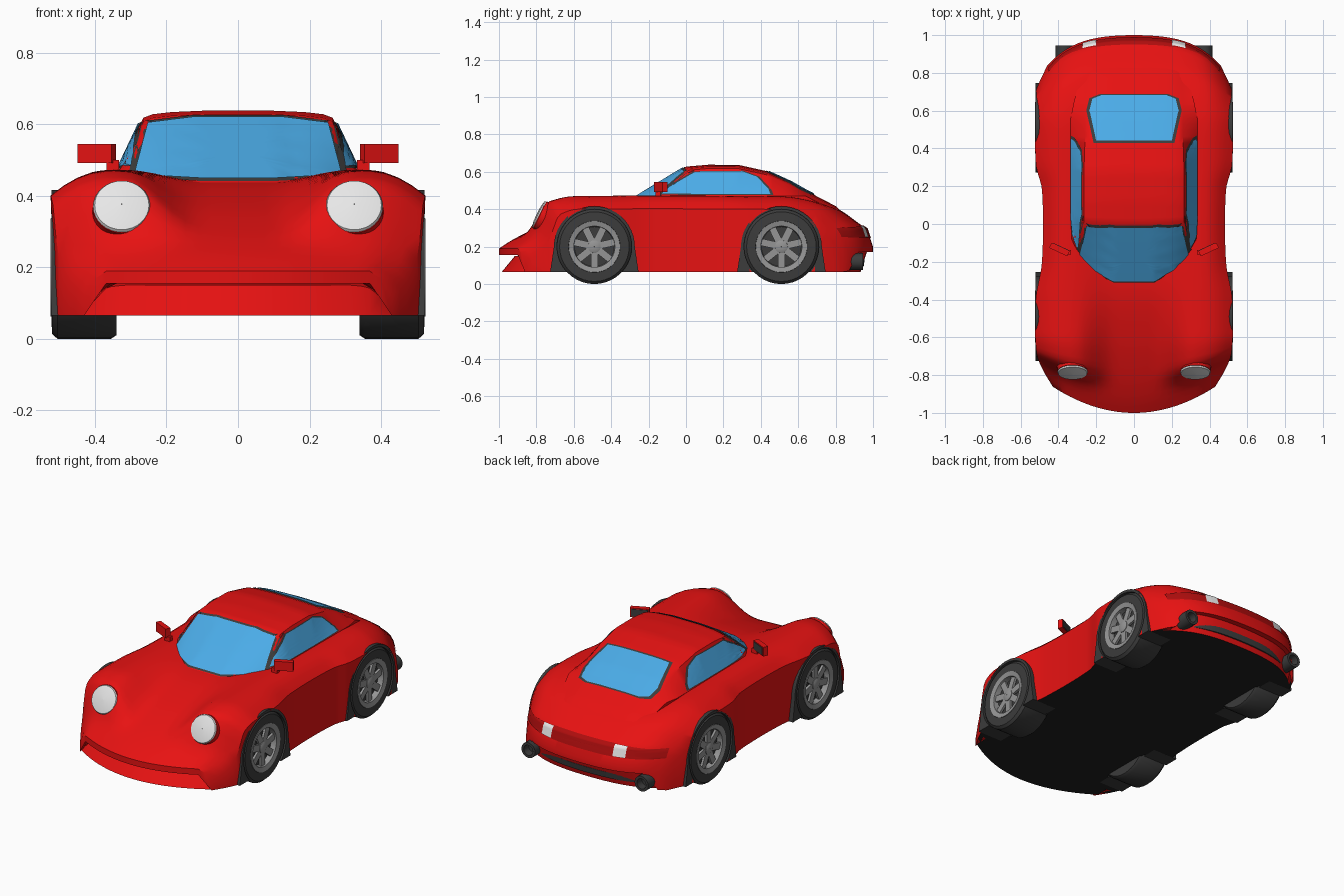
import bpy, bmesh
from math import sin, cos, pi, radians
from mathutils import Vector, Matrix
from mathutils.bvhtree import BVHTree

if "Cube" in bpy.data.objects:
    bpy.data.objects.remove(bpy.data.objects["Cube"])


def material(name, rgb):
    m = bpy.data.materials.new(name)
    m.use_nodes = True
    m.diffuse_color = (*rgb, 1)
    m.node_tree.nodes["Principled BSDF"].inputs["Base Color"].default_value = (*rgb, 1)
    return m


RED = material("red paint", (0.8, 0.006, 0.006))
BLACK = material("black", (0.014, 0.014, 0.014))
RUBBER = material("dark grey", (0.045, 0.045, 0.045))
METAL = material("wheel grey", (0.3, 0.3, 0.3))
GLASS = material("blue glass", (0.07, 0.41, 0.8))
WHITE = material("lamp white", (0.8, 0.8, 0.8))
LAMP = material("dark red lamp", (0.42, 0.004, 0.004))


def shade(me, angle=35):
    for p in me.polygons:
        p.use_smooth = True
    me.set_sharp_from_angle(angle=radians(angle))


def finish(name, bm, mats, recalc=True):
    if recalc:
        bmesh.ops.recalc_face_normals(bm, faces=bm.faces)
    me = bpy.data.meshes.new(name)
    bm.to_mesh(me)
    bm.free()
    for m in mats:
        me.materials.append(m)
    shade(me)
    ob = bpy.data.objects.new(name, me)
    bpy.context.scene.collection.objects.link(ob)
    return ob


def loft(name, rows, mats, caps=(0, -1), wrap=False, facing=None):
    """Skin closed loops of points; caps pair each point with its opposite."""
    bm = bmesh.new()
    loops = [[bm.verts.new(p) for p in r] for r in rows]
    n = len(loops[0])
    for a, b in zip(loops, loops[1:] + (loops[:1] if wrap else [])):
        for i in range(n):
            j = (i + 1) % n
            bm.faces.new((a[i], a[j], b[j], b[i]))
    for c in () if wrap else caps:
        r = loops[c]
        for i in range(n // 2 - 1):
            bm.faces.new((r[i], r[i + 1], r[n - 2 - i], r[n - 1 - i]))
    bmesh.ops.recalc_face_normals(bm, faces=bm.faces)
    if facing and sum((f.normal.dot(facing) * f.calc_area() for f in bm.faces)) < 0:
        bmesh.ops.reverse_faces(bm, faces=bm.faces)
    return finish(name, bm, mats, recalc=False)


def lathe(name, profile, place, mats, steps=32):
    rows = [[place @ Vector((r * cos(a), r * sin(a), t)) for t, r in profile]
            for a in (2 * pi * i / steps for i in range(steps))]
    return loft(name, rows, mats, wrap=True)


def boxes(name, places, mats):
    bm = bmesh.new()
    for m in places:
        bmesh.ops.create_cube(bm, size=1, matrix=m)
    return finish(name, bm, mats)


def curve(pts, x):
    """Smooth curve through (x, value) points."""
    i = max(0, min(len(pts) - 2, sum(p[0] <= x for p in pts) - 1))
    slope = lambda a, b: (pts[b][1] - pts[a][1]) / (pts[b][0] - pts[a][0])
    (x0, v0), (x1, v1) = pts[i], pts[i + 1]
    h = x1 - x0
    t = (x - x0) / h
    m0 = slope(max(i - 1, 0), i + 1) * h
    m1 = slope(i, min(i + 2, len(pts) - 1)) * h
    return (v0 * (2 * t**3 - 3 * t**2 + 1) + m0 * (t**3 - 2 * t**2 + t)
            + v1 * (3 * t**2 - 2 * t**3) + m1 * (t**3 - t**2))


def nose_bend(x):
    return 0.75 * x * x


def tail_bend(x):
    return -0.3 * x * x - 2.2 * x**4


def blacken_floor(ob):
    for p in ob.data.polygons:
        if all(ob.data.vertices[v].co.z < 0.07 for v in p.vertices):
            p.material_index = 1


# Body shell: width, centre line and fender line along the length
FLOOR = 0.065
WIDTH = [(-1, .43), (-.92, .48), (-.8, .515), (-.4, .52), (-.2, .487), (.18, .487),
         (.32, .52), (.72, .52), (.9, .515), (1, .46)]
CENTRE = [(-1, .19), (-.93, .235), (-.8, .30), (-.6, .375), (-.34, .435), (0, .44),
          (.5, .44), (.8, .405), (.93, .32), (.97, .29), (1, .2)]
FENDER = [(-1, .19), (-.92, .24), (-.87, .29), (-.8, .42), (-.72, .455), (-.6, .47),
          (.4, .47), (.6, .46), (.8, .41), (.93, .325), (.97, .29), (1, .2)]


def body_section(s):
    w, zc, zf = (curve(t, s) for t in (WIDTH, CENTRE, FENDER))
    k = max(0, (abs(s) - 0.55) / 0.45)
    lip = 0.155 if s < -0.89 else 0.17 if s > 0.94 else FLOOR
    top, low = [], []
    for j in range(-14, 15):
        x = w * j / 14
        ax = abs(x)
        y = s + k * (nose_bend(x) if s < 0 else tail_bend(x))
        t = min(1, max(0, (ax - 0.1) / 0.22))
        z = zc + (zf - zc) * t * t * (3 - 2 * t)
        z -= 0.07 * (max(0, ax - 0.36) / (w - 0.36)) ** 2
        drop = min(1, max(0, (ax - 0.37) / 0.06))
        top.append((x, y, z))
        low.append((x, y, lip + (FLOOR - lip) * drop))
    return top + low[::-1]


body = loft("body", [body_section(i / 30) for i in range(-30, 31)], [RED, BLACK])
blacken_floor(body)

# Wheel wells cut into the shell
WHEELS = [(side, y) for side in (1, -1) for y in (-0.49, 0.51)]
bm = bmesh.new()
for side, y in WHEELS:
    bmesh.ops.create_cone(bm, cap_ends=True, segments=40, radius1=0.208, radius2=0.208, depth=0.3,
                          matrix=Matrix.Translation((side * 0.5, y, 0.2)) @ Matrix.Rotation(pi / 2, 4, 'Y'))
for f in bm.faces:
    f.material_index = 1
cutter = finish("wheel_well_cutter", bm, [RED, BLACK])
cutter.hide_render = True
cut = body.modifiers.new("wheel wells", 'BOOLEAN')
cut.operation, cut.solver, cut.object = 'DIFFERENCE', 'EXACT', cutter
graph = bpy.context.evaluated_depsgraph_get()
body.data = bpy.data.meshes.new_from_object(body.evaluated_get(graph))
body.modifiers.clear()
bpy.data.objects.remove(cutter)
shade(body.data)

# Cabin: station, roof height, roof half width, base half width, bend
CABIN = [(-.35, .425, .31, .33, 1.5), (0, .628, .265, .335, .2), (.12, .638, .265, .335, 0),
         (.28, .637, .265, .335, 0), (.43, .604, .26, .335, 0), (.56, .545, .26, .335, 0),
         (.64, .50, .26, .32, 0), (.8, .417, .25, .28, 0), (.93, .30, .24, .26, 0)]


def cabin_section(s, z, wt, wb, bend):
    half = [(.35 * wt, z), (.7 * wt, z - .004), (.9 * wt, z - .01), (wt, z - .02),
            (wb, min(.47, z - .03)), (wb, min(.38, z - .05))]
    full = [(-x, h) for x, h in half[::-1]] + half
    return [(x, s + bend * x * x, h) for x, h in full]


rows = []
for a, b in zip(CABIN, CABIN[1:]):
    rows += [cabin_section(*(p + (q - p) * t / 4 for p, q in zip(a, b))) for t in range(4)]
cabin = loft("cabin", rows + [cabin_section(*CABIN[-1])], [RED])


def tree(ob):
    return BVHTree.FromPolygons([v.co for v in ob.data.vertices],
                                [p.vertices[:] for p in ob.data.polygons])


def decal(name, outline, lift, out, target, mat, offset, grow=1.0):
    """Thin plate: an outline laid on a surface, looking against direction out."""
    out = Vector(out)
    mid = sum((Vector(p) for p in outline), Vector((0, 0))) / len(outline)
    edge = []
    for p, q in zip(outline, outline[1:] + outline[:1]):
        edge += [Vector(p).lerp(Vector(q), t / 8) for t in range(8)]
    rows = []
    for ring in range(10, -1, -1):
        row = []
        for e in edge:
            p = lift(*(mid + (e - mid) * grow * max(ring / 10, 0.02)))
            hit, normal = target.ray_cast(p + out * 3, -out)[:2]
            if hit is None:
                hit, normal = target.find_nearest(p)[:2]
            row.append(hit + (normal if normal.dot(out) > 0 else -normal) * offset)
        rows.append(row)
    loft(name, rows, [mat], caps=(-1,), facing=out)


def window(name, outline, lift, out):
    decal(name + "_trim", outline, lift, out, cabin_tree, RUBBER, 0.003, 1.07)
    decal(name, outline, lift, out, cabin_tree, GLASS, 0.007)


def symmetric(half):
    return half + [(-x, v) for x, v in half[::-1]]


# Windows
cabin_tree, body_tree = tree(cabin), tree(body)
window("windscreen", symmetric([(.1, .444), (.2, .45), (.285, .462), (.25, .6), (.12, .616)]),
       lambda x, z: Vector((x, 0, z)), (0, -1, 0))
window("rear_window", symmetric([(.2, .44), (.235, .6), (.22, .66), (.17, .68)]),
       lambda x, y: Vector((x, y, 0)), (0, 0, 1))
for side, label in ((1, "left"), (-1, "right")):
    window(label + "_side_window", [(-.13, .48), (-.09, .515), (.05, .597), (.3, .6), (.38, .57),
                                    (.44, .505), (.45, .478)],
           lambda y, z: Vector((0, y, z)), (side, 0, 0))

# Tail light strip with reversing lamps
rear = lambda x, z: Vector((x, 0, z))
decal("tail_light_strip", symmetric([(.2, .245), (.45, .25), (.45, .298), (.2, .308)]),
      rear, (0, 1, 0), body_tree, LAMP, 0.005)
for side, label in ((1, "left"), (-1, "right")):
    decal(label + "_reversing_lamp", [(side * .2, .248), (side * .27, .248), (side * .27, .304), (side * .2, .304)],
          rear, (0, 1, 0), body_tree, WHITE, 0.009)


def bar(name, profile, half, bend, mats, top=lambda ax: 1.0):
    rows = [[(x, y + bend(x), min(z, top(abs(x)))) for y, z in profile]
            for x in (half * i / 12 for i in range(-12, 13))]
    return loft(name, rows, mats)


# Front spoiler and rear valance
spoiler = bar("front_spoiler", [(-.985, FLOOR), (-.915, .15), (-.86, .15), (-.86, FLOOR)], 0.44,
              nose_bend, [RED, BLACK], lambda ax: 0.15 - max(0, ax - 0.37) * 0.7)
blacken_floor(spoiler)
bar("rear_valance", [(.88, .085), (.95, .095), (.955, .13), (.935, .14), (.96, .15), (.96, .172),
                     (.9, .172), (.88, .15)], 0.34, tail_bend, [RUBBER])

for side, label in ((1, "left"), (-1, "right")):
    # Headlight lens and its housing
    lamp = Matrix.Translation((side * .325, -.783, .37)) @ Matrix.Rotation(radians(64), 4, 'X')
    lathe(label + "_headlight", [(0, .001), (0, .08), (.008, .076), (.014, .045), (.016, .001)], lamp, [WHITE])
    lathe(label + "_headlight_housing", [(-.12, .001), (-.12, .085), (-.002, .081), (-.002, .001)], lamp, [RED])
    # Exhaust pipe
    pipe = Matrix.Translation((side * .37, .84, .12)) @ Matrix.Rotation(-pi / 2, 4, 'X')
    lathe(label + "_exhaust", [(0, .001), (0, .045), (.105, .045), (.105, .03), (.06, .028), (.06, .001)],
          pipe, [RUBBER], 16)
    # Door mirror
    turn = Matrix.Translation((side * .395, -.135, .518)) @ Matrix.Rotation(side * radians(25), 4, 'Z')
    size = Matrix.Diagonal((.105, .03, .054, 1))
    boxes(label + "_mirror", [turn @ size], [RED])
    back = Matrix.Translation((0, .016, 0)) @ Matrix.Diagonal((.09, .004, .044, 1))
    boxes(label + "_mirror_glass", [turn @ back], [RUBBER])
    boxes(label + "_mirror_stem", [Matrix.Translation((side * .35, -.15, .482)) @ Matrix.Diagonal((.035, .025, .035, 1))], [RED])

for side, y in WHEELS:
    label = ("left" if side > 0 else "right") + ("_front" if y < 0 else "_rear")
    hub = Matrix.Translation((side * .34, y, .2)) @ Matrix.Rotation(side * pi / 2, 4, 'Y')
    lathe(label + "_tyre", [(0, .12), (0, .19), (.015, .2), (.165, .2), (.18, .186), (.182, .138),
                            (.16, .132), (.14, .12)], hub, [RUBBER], 40)
    lathe(label + "_rim", [(.165, .139), (.184, .137), (.178, .11), (.14, .106), (.135, .139)], hub, [METAL], 40)
    lathe(label + "_brake_disc", [(.1, .001), (.1, .13), (.145, .115), (.145, .001)], hub, [RUBBER])
    lathe(label + "_hub", [(.14, .001), (.14, .036), (.17, .034), (.176, .02), (.176, .001)], hub, [METAL], 20)
    boxes(label + "_spokes", [hub @ Matrix.Rotation(2 * pi * i / 7, 4, 'Z') @ Matrix.Translation((.07, 0, .16))
                              @ Matrix.Diagonal((.09, .038, .014, 1)) for i in range(7)], [METAL])
    # Wheel arch trim: round on top, flaring legs below
    rows = []
    for i in range(33):
        a = radians(-42.5 + 265 * i / 32)
        iy, iz = .2 * cos(a), .2 * sin(a)
        oy, oz = (.216 * cos(a), .216 * sin(a)) if iz >= 0 else ((.216 - .15 * iz) * (1 if iy > 0 else -1), iz)
        rows.append([(side * x, y + py, .2 + pz) for x, py, pz in
                     ((.36, iy, iz), (.521, iy, iz), (.521, oy, oz), (.36, oy, oz))])
    loft(label + "_arch", rows, [RUBBER])
